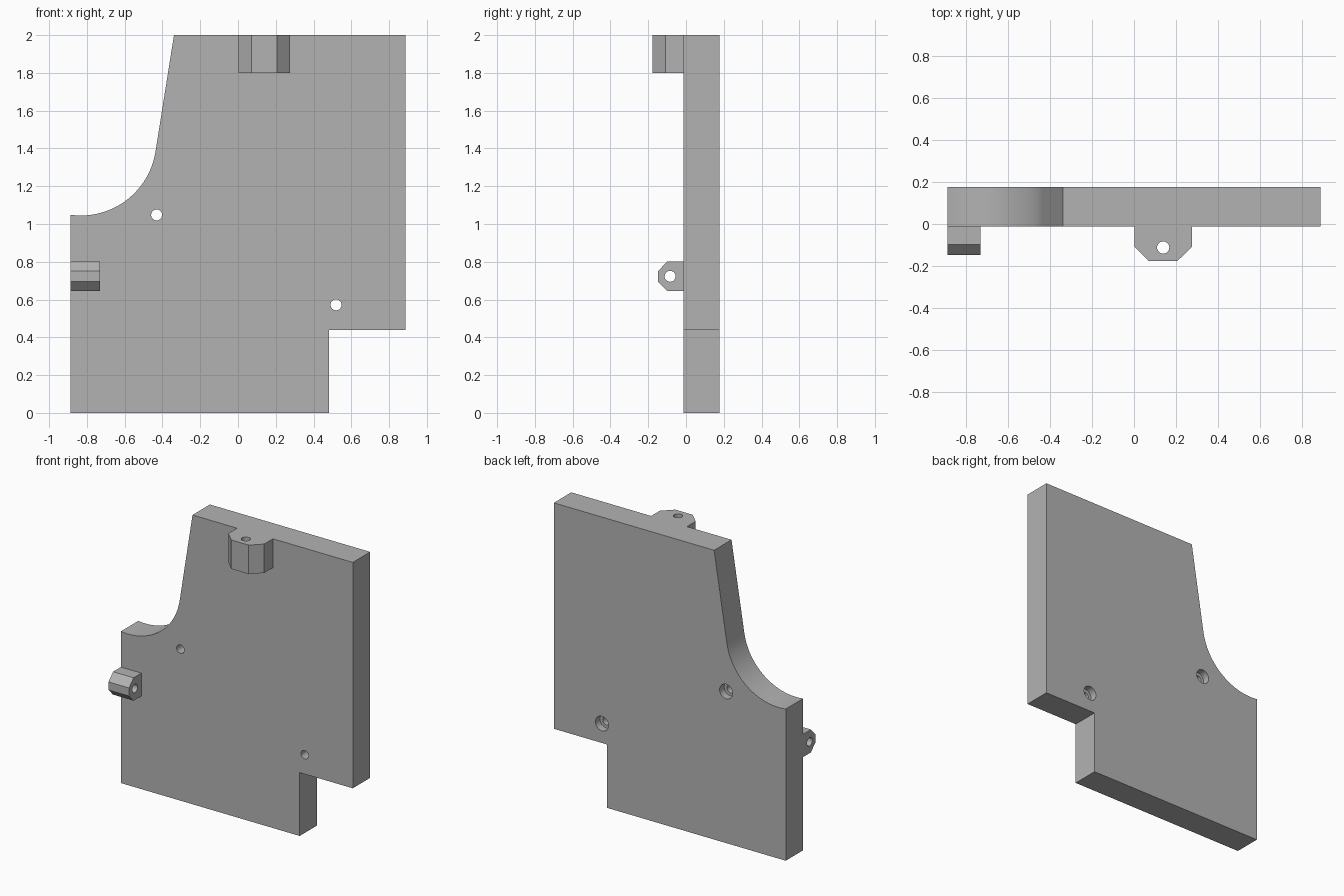
import bpy, bmesh, math
from mathutils import Vector

if "Cube" in bpy.data.objects:
    bpy.data.objects.remove(bpy.data.objects["Cube"], do_unlink=True)

grey = bpy.data.materials.new("plain_grey")
grey.use_nodes = True
grey.diffuse_color = (0.45, 0.45, 0.45, 1)
grey.node_tree.nodes["Principled BSDF"].inputs["Base Color"].default_value = grey.diffuse_color

HALF_W, FRONT, BACK, TOP = 0.887, -0.013, 0.177, 2.0
HOLE_R, BORE_R, BORE_DEPTH = 0.029, 0.05, 0.05


def prism(name, points, extrude):
    """Extrude a flat outline of 3D points along a vector."""
    bm = bmesh.new()
    face = bm.faces.new([bm.verts.new(p) for p in points])
    new = bmesh.ops.extrude_face_region(bm, geom=[face])["geom"]
    bmesh.ops.translate(bm, vec=extrude, verts=[v for v in new if isinstance(v, bmesh.types.BMVert)])
    bmesh.ops.recalc_face_normals(bm, faces=bm.faces)
    mesh = bpy.data.meshes.new(name)
    bm.to_mesh(mesh)
    bm.free()
    mesh.materials.append(grey)
    obj = bpy.data.objects.new(name, mesh)
    bpy.context.collection.objects.link(obj)
    return obj


def drill(obj, start, end, radius):
    """Cut a round hole between two points."""
    start, end = Vector(start), Vector(end)
    turn = (end - start).to_track_quat('Z', 'Y')
    ring = [start + turn @ Vector((radius * math.cos(a), radius * math.sin(a), 0))
            for a in (math.tau * i / 32 for i in range(32))]
    cutter = prism("hole_cutter", ring, end - start)
    cutter.hide_render = True
    mod = obj.modifiers.new("hole", 'BOOLEAN')
    mod.operation, mod.solver, mod.object = 'DIFFERENCE', 'EXACT', cutter
    bpy.context.view_layer.objects.active = obj
    bpy.ops.object.modifier_apply(modifier=mod.name)
    bpy.data.objects.remove(cutter, do_unlink=True)


def smooth(obj):
    bpy.ops.object.select_all(action='DESELECT')
    obj.select_set(True)
    bpy.context.view_layer.objects.active = obj
    bpy.ops.object.shade_smooth_by_angle(angle=math.radians(25))


# Plate: stepped lower corner, and a round scoop running into a slanted edge
radius, cx, cz = 0.4, -0.832, 1.445
a_start, a_end = math.radians(-9.2), -math.pi / 2 - math.asin((HALF_W + cx) / radius)
steps = 28
scoop = [(cx + radius * math.cos(a), cz + radius * math.sin(a))
         for a in (a_start + (a_end - a_start) * i / steps for i in range(steps + 1))]
outline = [(-HALF_W, 0), (0.481, 0), (0.481, 0.438), (HALF_W, 0.438),
           (HALF_W, TOP), (-0.339, TOP)] + scoop
plate = prism("plate", [(x, FRONT, z) for x, z in outline], Vector((0, BACK - FRONT, 0)))

# Screw holes, counterbored from the back
for x, z in ((-0.431, 1.048), (0.519, 0.572)):
    drill(plate, (x, FRONT - 0.1, z), (x, BACK + 0.1, z), HOLE_R)
    drill(plate, (x, BACK - BORE_DEPTH, z), (x, BACK + 0.1, z), BORE_R)
smooth(plate)

# Top lug with chamfered corners and an upright hole
mid, half, nose, height = 0.139, 0.137, 0.067, 0.2
top_profile = [(mid - half, FRONT), (mid - half, -0.108), (mid - nose, -BACK),
               (mid + nose, -BACK), (mid + half, -0.108), (mid + half, FRONT)]
top_lug = prism("top_lug", [(x, y, TOP - height) for x, y in top_profile], Vector((0, 0, height)))
drill(top_lug, (mid, -0.112, TOP - height - 0.1), (mid, -0.112, TOP + 0.1), HOLE_R)
smooth(top_lug)

# Side lug with chamfered corners and a sideways hole
mid, half, nose, length = 0.723, 0.079, 0.028, 0.157
side_profile = [(FRONT, mid - half), (-0.098, mid - half), (-0.148, mid - nose),
                (-0.148, mid + nose), (-0.098, mid + half), (FRONT, mid + half)]
side_lug = prism("side_lug", [(-HALF_W, y, z) for y, z in side_profile], Vector((length, 0, 0)))
drill(side_lug, (-HALF_W - 0.1, -0.084, mid), (-HALF_W + length + 0.1, -0.084, mid), HOLE_R)
smooth(side_lug)
